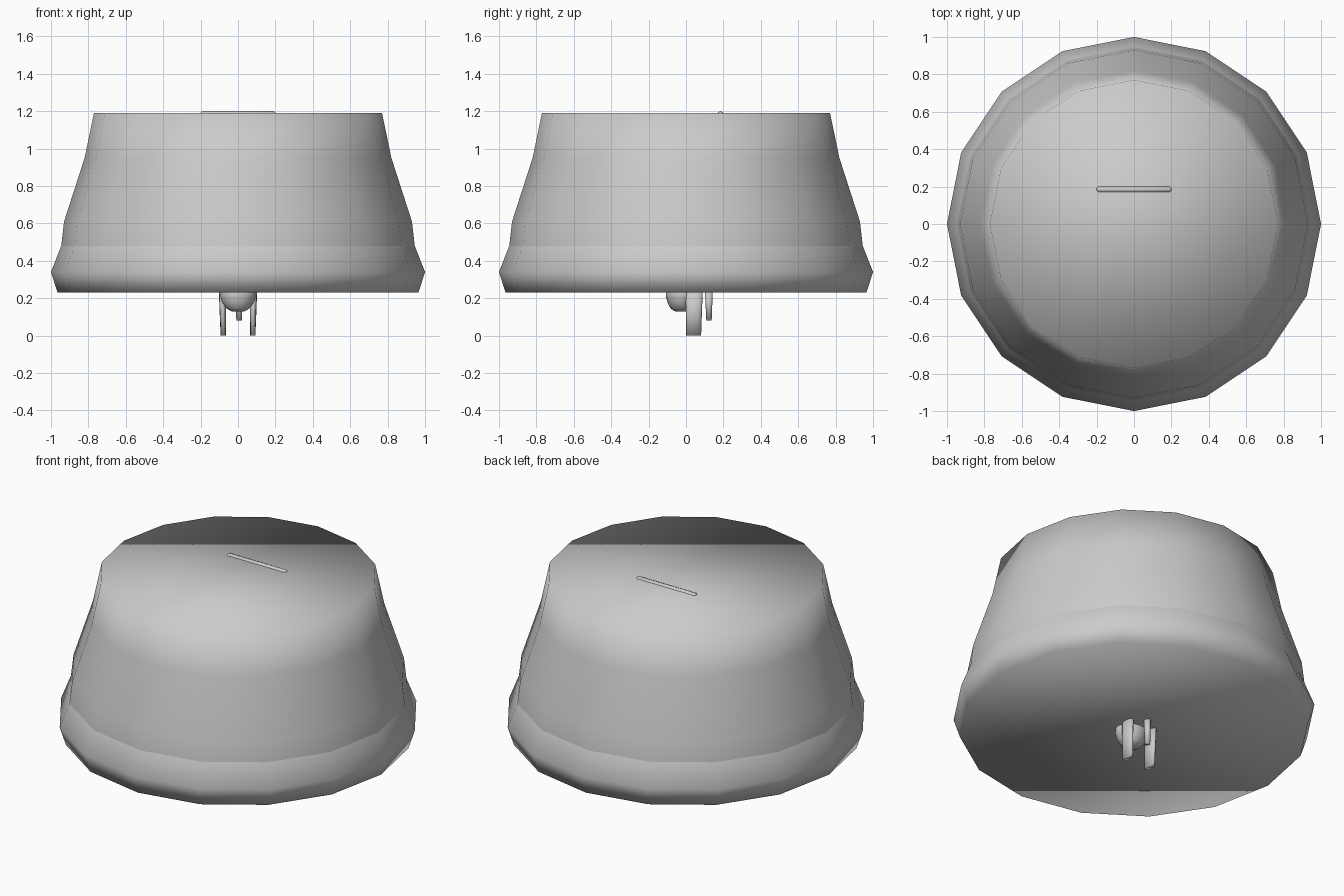
import bpy, bmesh, math

if "Cube" in bpy.data.objects:
    bpy.data.objects.remove(bpy.data.objects["Cube"])

def make_object(name, bm):
    bmesh.ops.recalc_face_normals(bm, faces=bm.faces)
    me = bpy.data.meshes.new(name)
    bm.to_mesh(me)
    bm.free()
    for p in me.polygons:
        p.use_smooth = True
    ob = bpy.data.objects.new(name, me)
    bpy.context.collection.objects.link(ob)
    return ob

def loft(name, rings, sides, cap_bottom=True, cap_top=True):
    """Rings are (cx, cy, z, rx, ry), joined from bottom to top."""
    bm = bmesh.new()
    loops = []
    for cx, cy, z, rx, ry in rings:
        loops.append([bm.verts.new((cx + rx * math.cos(math.tau * i / sides),
                                    cy + ry * math.sin(math.tau * i / sides), z))
                      for i in range(sides)])
    for a, b in zip(loops, loops[1:]):
        for i in range(sides):
            j = (i + 1) % sides
            bm.faces.new((a[i], a[j], b[j], b[i]))
    if cap_bottom:
        bm.faces.new(loops[0][::-1])
    if cap_top:
        bm.faces.new(loops[-1])
    return make_object(name, bm)

# Sixteen-sided housing: flared base band and tapering upper drum
base = [(0.965, 0.23), (1.0, 0.34), (0.945, 0.48)]
drum = [(0.945, 0.48), (0.93, 0.61), (0.82, 0.95), (0.77, 1.19)]
loft("base_band", [(0, 0, z, r, r) for r, z in base], 16, cap_top=False)
loft("upper_drum", [(0, 0, z, r, r) for r, z in drum], 16, cap_bottom=False)

# Thin rounded ridge on top
bm = bmesh.new()
sections = [(-0.2, 0.010), (-0.19, 0.018), (0.19, 0.018), (0.2, 0.010)]
loops = [[bm.verts.new((x, 0.185 + r * math.cos(math.tau * i / 8),
                        1.182 + r * math.sin(math.tau * i / 8))) for i in range(8)]
         for x, r in sections]
for a, b in zip(loops, loops[1:]):
    for i in range(8):
        j = (i + 1) % 8
        bm.faces.new((a[i], a[j], b[j], b[i]))
bm.faces.new(loops[0])
bm.faces.new(loops[-1])
make_object("top_ridge", bm)

# Pair of flat prongs below
for side, label in ((-1, "left"), (1, "right")):
    loft(label + "_prong", [(side * 0.079, 0.041, 0.0, 0.014, 0.040),
                            (side * 0.081, 0.042, 0.12, 0.017, 0.043),
                            (side * 0.083, 0.044, 0.26, 0.020, 0.046)], 12)

# Slim rear pin
loft("rear_pin", [(0.006, 0.123, 0.08, 0.015, 0.015),
                  (0.006, 0.122, 0.26, 0.020, 0.023)], 10)

# Rounded knob between the prongs, leaning to the front
loft("front_knob", [(0, -0.025, 0.13, 0.035, 0.035),
                    (0, -0.025, 0.145, 0.062, 0.058),
                    (0, -0.025, 0.175, 0.083, 0.073),
                    (0, -0.025, 0.21, 0.094, 0.083),
                    (0, -0.025, 0.26, 0.094, 0.083)], 16)
